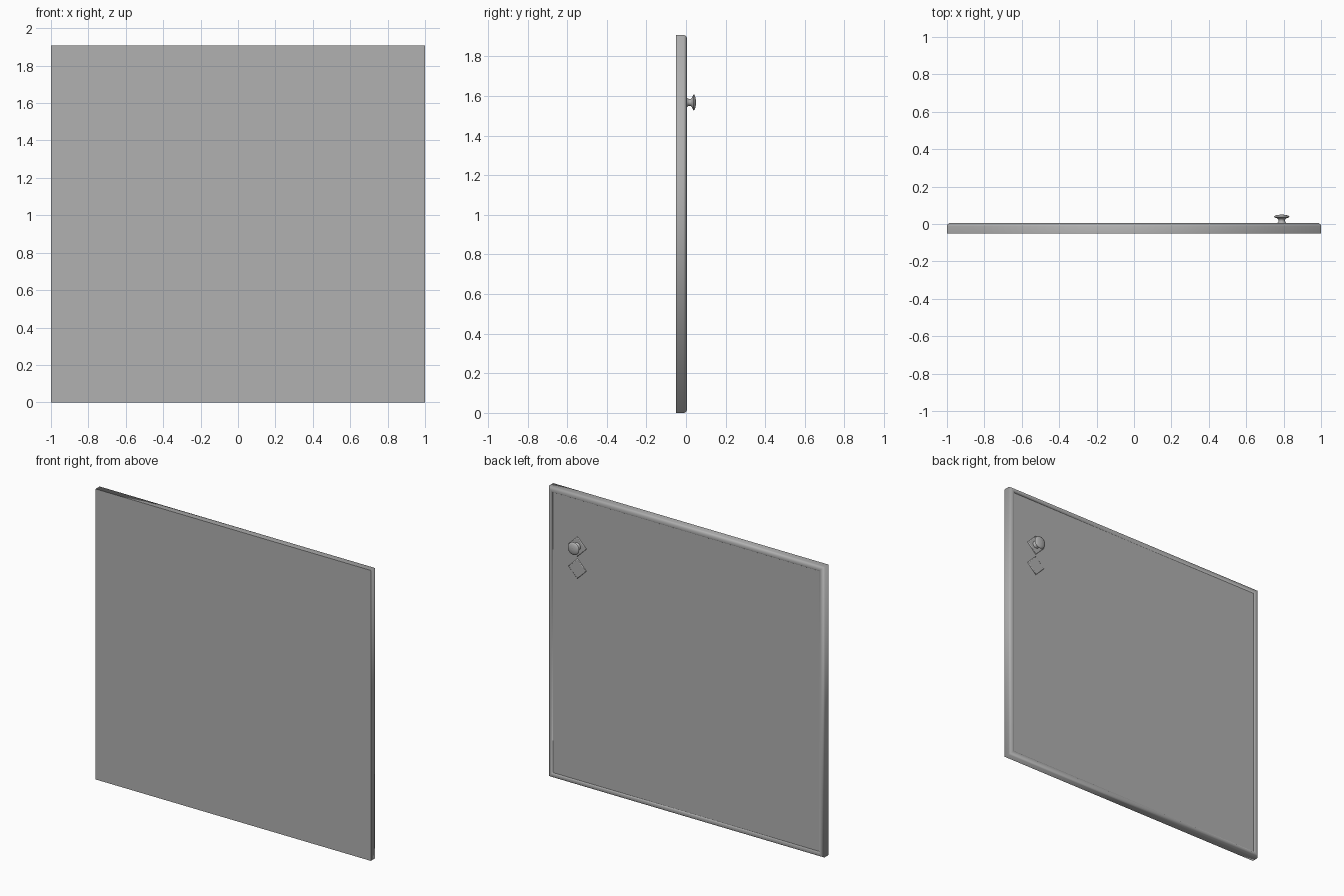
import bpy, bmesh, math

if "Cube" in bpy.data.objects:
    bpy.data.objects.remove(bpy.data.objects["Cube"])

W, H = 1.0, 1.907         # half width and height of the door
FACE = -0.003             # y of the sunken back face

grey = bpy.data.materials.new("dark_grey")
grey.diffuse_color = (0.44, 0.44, 0.44, 1)
grey.use_nodes = True
grey.node_tree.nodes["Principled BSDF"].inputs["Base Color"].default_value = grey.diffuse_color


def finish(name, bm, angle):
    bmesh.ops.recalc_face_normals(bm, faces=bm.faces)
    me = bpy.data.meshes.new(name)
    bm.to_mesh(me)
    bm.free()
    me.materials.append(grey)
    ob = bpy.data.objects.new(name, me)
    bpy.context.collection.objects.link(ob)
    bpy.ops.object.select_all(action='DESELECT')
    ob.select_set(True)
    bpy.context.view_layer.objects.active = ob
    bpy.ops.object.shade_smooth_by_angle(angle=math.radians(angle))
    return ob


def loft(name, loops, angle):
    """Bridge closed loops of equal length and cap both ends with sharp rims."""
    bm = bmesh.new()
    rings = [[bm.verts.new(p) for p in loop] for loop in loops]
    n = len(rings[0])
    for a, b in zip(rings, rings[1:]):
        for i in range(n):
            j = (i + 1) % n
            bm.faces.new((a[i], a[j], b[j], b[i]))
    for end in (rings[0], rings[-1]):
        for e in bm.faces.new(end).edges:
            e.smooth = False
    return finish(name, bm, angle)


def rect(inset, y):
    x, lo, hi = W - inset, inset, H - inset
    return [(-x, y, lo), (x, y, lo), (x, y, hi), (-x, y, hi)]


def ring(cx, cz, r, y, n):
    return [(cx + r * math.cos(2 * math.pi * i / n), y,
             cz + r * math.sin(2 * math.pi * i / n)) for i in range(n)]


# Door panel: flat front, rounded outer edge shaded smoothly round the corners,
# raised rim around a sunken face
profile = [(0, -0.05), (0, -0.012)]
for k in range(1, 5):
    a = math.radians(22.5 * k)
    profile.append((0.017 * (1 - math.cos(a)), -0.012 + 0.017 * math.sin(a)))
profile += [(0.024, 0.005), (0.029, 0.003), (0.033, FACE)]
loft("door_panel", [rect(i, y) for i, y in profile], 120)

# Diamond plates, one behind the knob and one below it
for name, z in (("knob_plate", 1.565), ("lock_plate", 1.42)):
    loft(name, [ring(0.79, z, r, y, 4) for r, y in
                ((0.066, FACE - 0.003), (0.066, FACE + 0.001), (0.060, FACE + 0.004))], 120)

# Round knob with a waisted stem and shallow domed head
knob = [(0.025, FACE), (0.024, 0.004), (0.020, 0.009), (0.017, 0.016),
        (0.018, 0.024), (0.024, 0.030), (0.036, 0.035), (0.041, 0.038),
        (0.040, 0.041), (0.034, 0.045), (0.022, 0.0485), (0.008, 0.05)]
loft("knob", [ring(0.79, 1.567, r, y, 32) for r, y in knob], 60)
